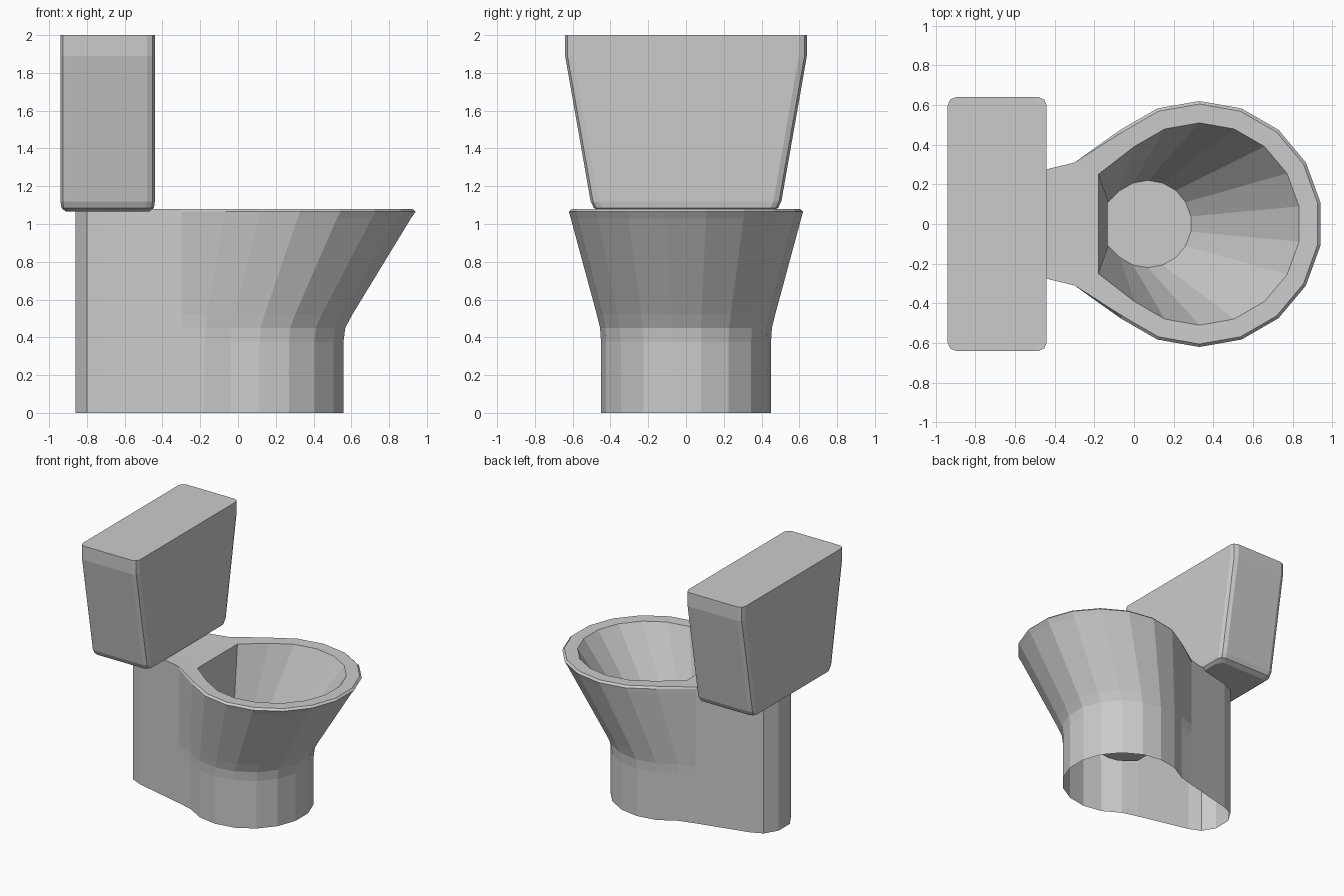
import bpy, bmesh
from math import sin, cos, radians

if "Cube" in bpy.data.objects:
    bpy.data.objects.remove(bpy.data.objects["Cube"])


def loft(name, rings, cap_first=False, cap_last=False):
    """Skin a stack of equal-length point rings into one flat-shaded object."""
    bm = bmesh.new()
    loops = [[bm.verts.new(p) for p in ring] for ring in rings]
    n = len(loops[0])
    for a, b in zip(loops, loops[1:]):
        for i in range(n):
            j = (i + 1) % n
            bm.faces.new((a[i], a[j], b[j], b[i]))
    if cap_first:
        bm.faces.new(loops[0][::-1])
    if cap_last:
        bm.faces.new(loops[-1])
    mesh = bpy.data.meshes.new(name)
    bm.to_mesh(mesh)
    bm.free()
    obj = bpy.data.objects.new(name, mesh)
    bpy.context.collection.objects.link(obj)
    return obj


def keyhole(z, cx, r, rear):
    """Front arc of an 18-gon joined to a mirrored rear outline."""
    arc = [(cx + r * cos(radians(a)), r * sin(radians(a)), z)
           for a in range(-130, 131, 20)]
    back = [(x, y, z) for x, y in rear]
    return arc + back + [(x, -y, z) for x, y, z in reversed(back)]


def rounded_rect(z, hx, hy, c=0.042):
    """Rectangle with two-segment corners, centred on the tank."""
    corner = [(hx, hy - c), (hx - 0.3 * c, hy - 0.3 * c), (hx - c, hy)]
    half = corner + [(-x, y) for x, y in reversed(corner)]
    return [(x - 0.69, y, z) for x, y in half + [(-x, -y) for x, y in half]]


# Pedestal and bowl: outer wall, rim, then down into the basin; open underneath
rear = [(-0.30, 0.31), (-0.71, 0.21), (-0.80, 0.17), (-0.86, 0.07)]
opening = [(-0.18, y) for y in (0.25, 0.17, 0.10, 0.04)]
drain = [(-0.13, y) for y in (0.11, 0.08, 0.05, 0.02)]
outer = [(0.0, 0.115, 0.45), (0.375, 0.115, 0.45), (0.45, 0.12, 0.455),
         (0.52, 0.14, 0.472), (1.03, 0.315, 0.61), (1.065, 0.33, 0.62),
         (1.08, 0.33, 0.605)]
rings = [keyhole(z, cx, r, rear) for z, cx, r in outer]
rings.append(keyhole(1.078, 0.33, 0.51, opening))
rings.append(keyhole(0.33, 0.07, 0.22, drain))
loft("bowl_and_pedestal", rings, cap_last=True)

# Tank: tapered box with softened corners and bottom edge
tank = [(1.065, 0.22, 0.45), (1.085, 0.245, 0.488), (1.12, 0.25, 0.505),
        (1.89, 0.25, 0.64), (2.0, 0.25, 0.64)]
loft("water_tank", [rounded_rect(*t) for t in tank], True, True)
